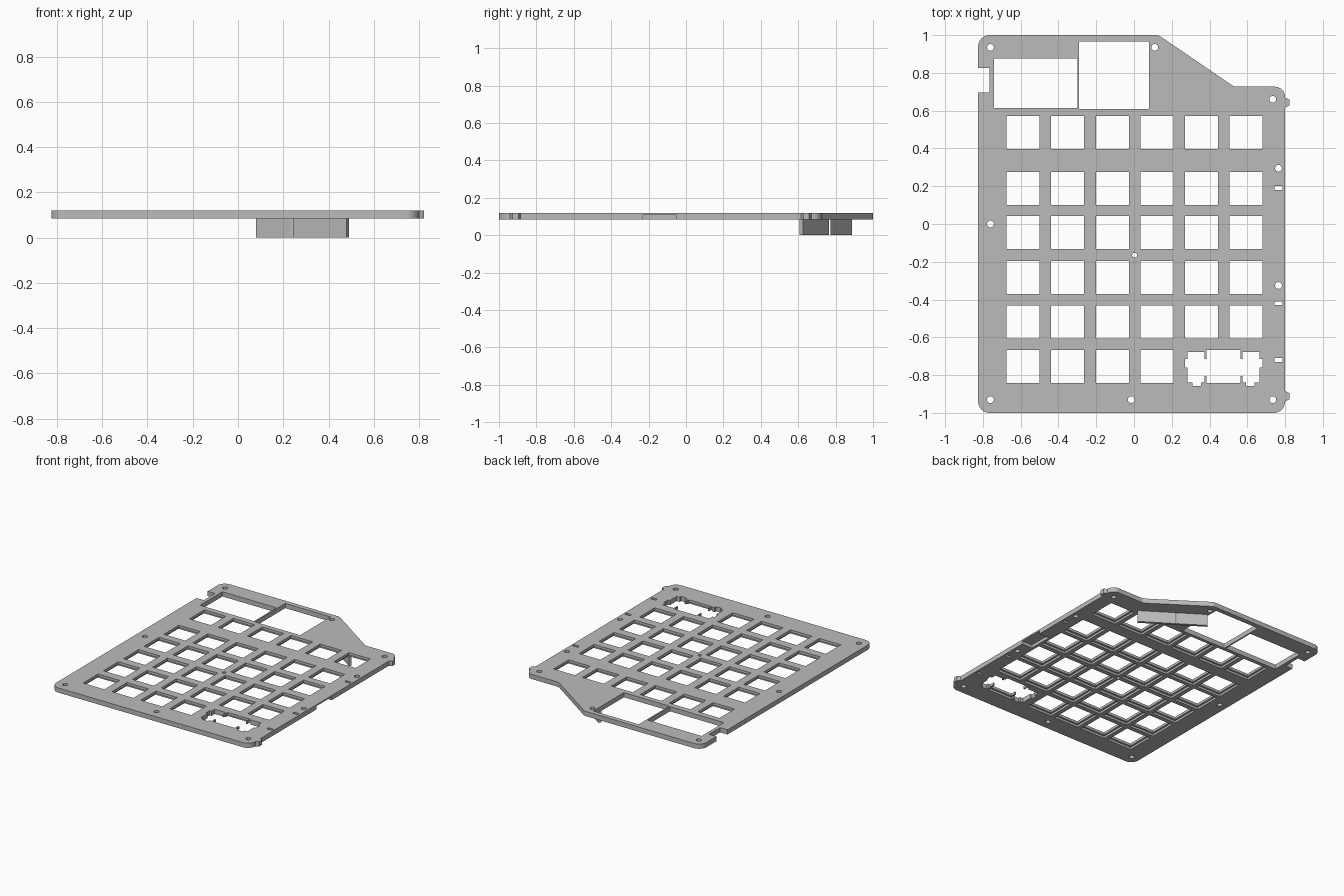
import bpy, bmesh, math
from mathutils import Vector

cube = bpy.data.objects.get("Cube")
if cube:
    bpy.data.objects.remove(cube, do_unlink=True)

BOTTOM, TOP = 0.085, 0.12
RECESS_TOP = 0.101

grey = bpy.data.materials.new("plate_grey")
grey.use_nodes = True
colour = (0.5, 0.5, 0.5, 1)
grey.diffuse_color = colour
grey.node_tree.nodes["Principled BSDF"].inputs["Base Color"].default_value = colour


def add_prism(bm, points, z0, z1):
    """Extrude a flat outline between two heights."""
    face = bm.faces.new([bm.verts.new((x, y, z0)) for x, y in points])
    result = bmesh.ops.extrude_face_region(bm, geom=[face])
    verts = [v for v in result["geom"] if isinstance(v, bmesh.types.BMVert)]
    bmesh.ops.translate(bm, verts=verts, vec=(0, 0, z1 - z0))


def rect(x0, x1, y0, y1):
    return [(x0, y0), (x1, y0), (x1, y1), (x0, y1)]


def circle(x, y, r, n=24):
    steps = [2 * math.pi * i / n for i in range(n)]
    return [(x + r * math.cos(a), y + r * math.sin(a)) for a in steps]


def rounded(corners, steps=8):
    """Round each (x, y, radius) corner with an arc-like blend."""
    out = []
    for i, (x, y, r) in enumerate(corners):
        p = Vector((x, y))
        if r == 0:
            out.append((x, y))
            continue
        a = (Vector(corners[i - 1][:2]) - p).normalized()
        b = (Vector(corners[(i + 1) % len(corners)][:2]) - p).normalized()
        half = a.angle(b) / 2
        reach = r / math.tan(half)
        centre = p + (a + b).normalized() * r / math.sin(half)
        start, end = p + a * reach - centre, p + b * reach - centre
        for k in range(steps + 1):
            d = start.lerp(end, k / steps).normalized() * r
            out.append(tuple(centre + d))
    return out


def make_object(name, prisms):
    bm = bmesh.new()
    for points, z0, z1 in prisms:
        add_prism(bm, points, z0, z1)
    bmesh.ops.recalc_face_normals(bm, faces=bm.faces)
    mesh = bpy.data.meshes.new(name)
    bm.to_mesh(mesh)
    bm.free()
    mesh.materials.append(grey)
    obj = bpy.data.objects.new(name, mesh)
    bpy.context.collection.objects.link(obj)
    return obj


def cut(target, name, prisms):
    cutter = make_object(name, prisms)
    cutter.hide_render = True
    mod = target.modifiers.new(name, "BOOLEAN")
    mod.operation, mod.solver, mod.object = "DIFFERENCE", "EXACT", cutter
    bpy.context.view_layer.objects.active = target
    bpy.ops.object.modifier_apply(modifier=mod.name)
    bpy.data.objects.remove(cutter, do_unlink=True)


# Plate outline with side notch, sloped corner and two small side lugs
outline = [(-0.825, -1, 0.06), (0.80, -1, 0.06)]
for y0, y1 in ((-0.94, -0.884), (0.615, 0.67)):
    outline += [(0.80, y0, 0), (0.822, y0 + 0.012, 0), (0.822, y1 - 0.012, 0), (0.80, y1, 0)]
outline += [(0.80, 0.727, 0.055), (0.53, 0.727, 0.05), (0.13, 1, 0.05), (-0.825, 1, 0.06),
            (-0.825, 0.825, 0), (-0.765, 0.825, 0), (-0.765, 0.695, 0), (-0.825, 0.695, 0)]
plate = make_object("switch_plate", [(rounded(outline), BOTTOM, TOP)])

# Key openings
columns = [-0.587 + 0.236 * i for i in range(6)]
rows = [0.485, 0.187, -0.045, -0.283, -0.518, -0.755]
keys = [(x, y) for y in rows for x in columns if not (y == rows[-1] and x > 0.2)]
HALF = 0.0875
shapes = [rect(x - HALF, x + HALF, y - HALF, y + HALF) for x, y in keys]

# Wide key opening with stabiliser pockets
wide_x = 0.474
half_shape = [(0.09, -0.668), (0.09, -0.715), (0.10, -0.715), (0.10, -0.677), (0.19, -0.677),
              (0.19, -0.715), (0.205, -0.715), (0.205, -0.76), (0.19, -0.76), (0.19, -0.84),
              (0.165, -0.84), (0.165, -0.857), (0.12, -0.857), (0.12, -0.84), (0.10, -0.84),
              (0.10, -0.805), (0.09, -0.805), (0.09, -0.842)]
shapes.append([(wide_x + x, y) for x, y in half_shape]
              + [(wide_x - x, y) for x, y in reversed(half_shape)])

# Display and controller windows
shapes += [rect(-0.74, -0.30, 0.615, 0.875), rect(-0.29, 0.08, 0.61, 0.965)]

# Screw holes and side slots
screws = [(-0.76, 0.935), (0.11, 0.935), (0.735, 0.66), (0.765, 0.295), (-0.76, 0),
          (0.765, -0.325), (-0.76, -0.93), (-0.015, -0.93), (0.735, -0.93)]
shapes += [circle(x, y, 0.018) for x, y in screws] + [circle(0.003, -0.165, 0.013)]
shapes += [rect(0.745, 0.787, y - 0.01, y + 0.01) for y in (0.19, -0.42, -0.72)]
cut(plate, "openings", [(s, BOTTOM - 0.05, TOP + 0.05) for s in shapes])

# Clip recesses under the keys and a connector recess in the right edge
WIDE = HALF + 0.014
under = [(rect(x - WIDE, x + WIDE, y - WIDE, y + WIDE), BOTTOM - 0.05, RECESS_TOP)
         for x, y in keys + [(wide_x, rows[-1])]]
under.append((rect(0.715, 0.85, -0.23, -0.05), BOTTOM - 0.05, 0.109))
cut(plate, "underside_recesses", under)

# Two-piece support wall below the sloped corner
start, end = Vector((0.08, 0.872)), Vector((0.48, 0.608))
side = Vector((0.011, 0.0166))


def on_line(base, y):
    t = (y - start.y - base.y) / (end.y - start.y)
    return start.lerp(end, t) + base


zero = Vector((0, 0))
halves = {"support_wall_back": (start, start + side, on_line(side, 0.772), on_line(zero, 0.772)),
          "support_wall_front": (end, end + side, on_line(side, 0.765), on_line(zero, 0.765))}
for name, points in halves.items():
    make_object(name, [([tuple(p) for p in points], 0, BOTTOM)])
